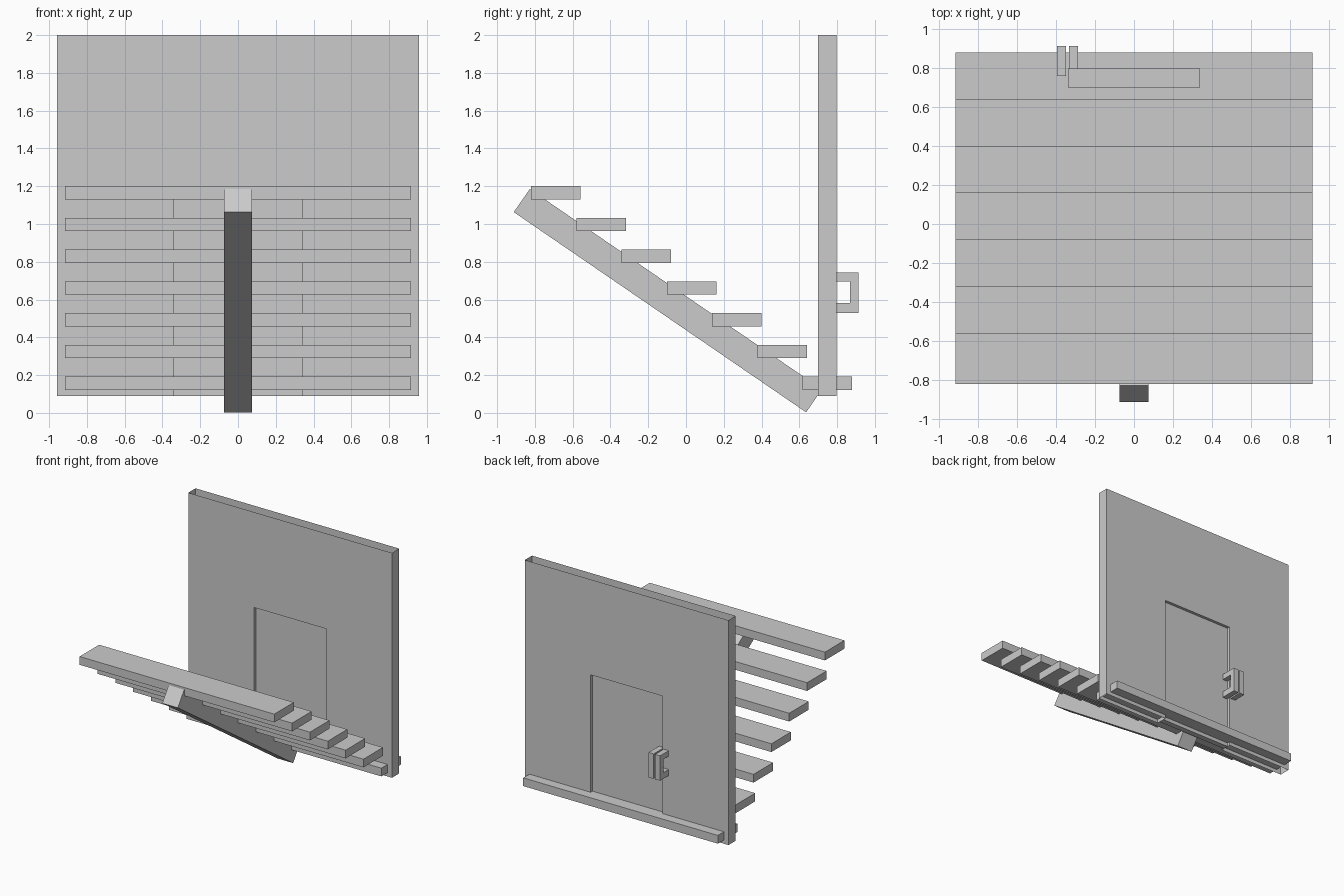
import bpy, bmesh

if "Cube" in bpy.data.objects:
    bpy.data.objects.remove(bpy.data.objects["Cube"])


def make_object(name, bm):
    bmesh.ops.recalc_face_normals(bm, faces=bm.faces)
    mesh = bpy.data.meshes.new(name)
    bm.to_mesh(mesh)
    bm.free()
    ob = bpy.data.objects.new(name, mesh)
    bpy.context.collection.objects.link(ob)
    return ob


def prism(name, profile, lo, hi, axis, open_edges=()):
    """Extrude a 2D profile along x (profile = y,z) or y (profile = x,z)."""
    bm = bmesh.new()

    def ring(d):
        return [bm.verts.new((d, a, b) if axis == 'x' else (a, d, b)) for a, b in profile]

    r0, r1 = ring(lo), ring(hi)
    bm.faces.new(r0)
    bm.faces.new(r1[::-1])
    n = len(profile)
    for i in range(n):
        if i not in open_edges:
            j = (i + 1) % n
            bm.faces.new((r0[i], r1[i], r1[j], r0[j]))
    return make_object(name, bm)


def box(name, x, y, z):
    profile = [(y[0], z[0]), (y[1], z[0]), (y[1], z[1]), (y[0], z[1])]
    return prism(name, profile, x[0], x[1], 'x')


# Stair treads descending toward the wall
for i in range(7):
    y, z = -0.82 + i * 0.2395, 1.13 - i * 0.168
    box(f"tread_{i + 1}", (-0.915, 0.915), (y, y + 0.262), (z, z + 0.07))

# Sloping central stringer
prism("stringer", [(-0.912, 1.063), (-0.827, 1.185), (0.72, 0.125), (0.636, 0.003)],
      -0.073, 0.073, 'x')

# Wall shell with doorway, open along its top and bottom
W, D, base, top, head = 0.957, 0.338, 0.09, 2.0, 1.19
outline = [(-W, base), (-W, top), (W, top), (W, base),
           (D, base), (D, head), (-D, head), (-D, base)]
prism("wall", outline, 0.70, 0.797, 'y', open_edges=(1, 3, 7))

# Recessed door panel
box("door", (-D, D), (0.725, 0.772), (base, head))

# Pair of C-shaped handles, either side of the door edge
grip = [(0.757, 0.53), (0.912, 0.53), (0.912, 0.742), (0.757, 0.742),
        (0.757, 0.695), (0.868, 0.695), (0.868, 0.582), (0.757, 0.582)]
for name, x in (("wall_handle", -0.395), ("door_handle", -0.334)):
    prism(name, grip, x, x + 0.047, 'x')
